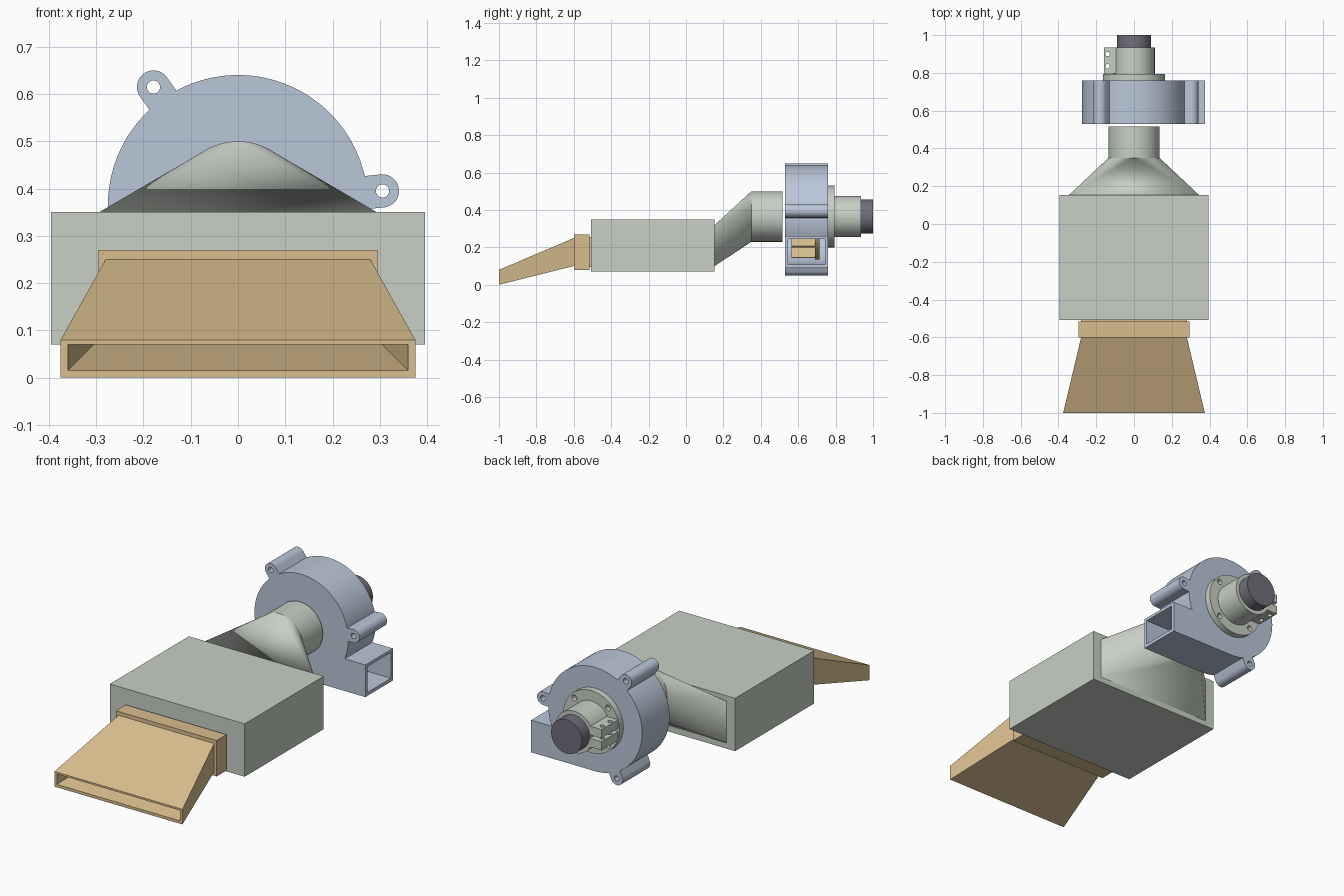
import bpy, bmesh, math
from mathutils import Vector

if "Cube" in bpy.data.objects:
    bpy.data.objects.remove(bpy.data.objects["Cube"])

CZ = 0.365  # height of the fan axis


def material(name, rgb):
    m = bpy.data.materials.new(name)
    lin = [((c / 255 + 0.055) / 1.055) ** 2.4 for c in rgb]
    m.diffuse_color = (*lin, 1)
    m.use_nodes = True
    m.node_tree.nodes["Principled BSDF"].inputs["Base Color"].default_value = m.diffuse_color
    return m


TAN = material("tan", (217, 190, 142))
GREY = material("pale_grey_green", (200, 207, 197))
BLUE = material("pale_blue", (186, 199, 217))
DARK = material("dark_grey", (112, 110, 122))


def finish(name, bm, mat):
    bmesh.ops.recalc_face_normals(bm, faces=bm.faces)
    me = bpy.data.meshes.new(name)
    bm.to_mesh(me)
    bm.free()
    me.materials.append(mat)
    ob = bpy.data.objects.new(name, me)
    bpy.context.collection.objects.link(ob)
    return ob


def loft(name, a, b, mat):
    """Closed solid between two matching loops of 3D points."""
    bm = bmesh.new()
    va = [bm.verts.new(p) for p in a]
    vb = [bm.verts.new(p) for p in b]
    n = len(va)
    bm.faces.new(va)
    bm.faces.new(vb[::-1])
    for i in range(n):
        bm.faces.new((va[i], vb[i], vb[(i + 1) % n], va[(i + 1) % n]))
    return finish(name, bm, mat)


def prism(name, pts, y0, y1, mat):
    return loft(name, [(x, y0, z) for x, z in pts], [(x, y1, z) for x, z in pts], mat)


def rect(hx, z0, z1, y):
    return [(-hx, y, z0), (hx, y, z0), (hx, y, z1), (-hx, y, z1)]


def box(name, x0, x1, y0, y1, z0, z1, mat):
    return prism(name, [(x0, z0), (x1, z0), (x1, z1), (x0, z1)], y0, y1, mat)


def arc(r, a0, a1, n, cx=0, cz=CZ):
    return [(cx + r * math.cos(math.radians(a0 + (a1 - a0) * i / n)),
             cz + r * math.sin(math.radians(a0 + (a1 - a0) * i / n))) for i in range(n + 1)]


def cyl(name, r, y0, y1, mat, cx=0, cz=CZ, n=64):
    return prism(name, arc(r, 0, 360, n, cx, cz)[:-1], y0, y1, mat)


def activate(ob):
    bpy.ops.object.select_all(action='DESELECT')
    ob.select_set(True)
    bpy.context.view_layer.objects.active = ob


def boolean(ob, others, op='DIFFERENCE'):
    activate(ob)
    for c in others:
        m = ob.modifiers.new("cut", 'BOOLEAN')
        m.object, m.operation, m.solver = c, op, 'EXACT'
        bpy.ops.object.modifier_apply(modifier=m.name)
        bpy.data.objects.remove(c)
    return ob


# Flared flat nozzle with a rectangular collar and a neck into the box
nozzle = loft("nozzle", rect(0.375, 0.0, 0.08, -1), rect(0.28, 0.1, 0.25, -0.6), TAN)
boolean(nozzle, [loft("cut", rect(0.36, 0.015, 0.07, -1.0), rect(0.265, 0.11, 0.235, -0.599), TAN),
                 box("cut", -0.36, 0.36, -1.01, -0.9995, 0.015, 0.07, TAN)])
collar = box("nozzle_collar", -0.295, 0.295, -0.6, -0.517, 0.08, 0.27, TAN)
boolean(collar, [box("cut", -0.265, 0.265, -0.61, -0.53, 0.11, 0.235, TAN)])
box("nozzle_neck", -0.28, 0.28, -0.52, -0.5, 0.095, 0.255, TAN)

# Main filter box
box("filter_box", -0.395, 0.395, -0.508, 0.153, 0.07, 0.35, GREY)

# Transition from rectangle to round, as the hull of both outlines
bm = bmesh.new()
for p in rect(0.345, 0.1, 0.32, 0.153) + [(x, 0.35, z) for x, z in arc(0.135, 0, 360, 64)[:-1]]:
    bm.verts.new(p)
bmesh.ops.convex_hull(bm, input=bm.verts)
bmesh.ops.dissolve_limit(bm, angle_limit=0.002, verts=bm.verts, edges=bm.edges)
funnel = finish("funnel", bm, GREY)
boolean(cyl("round_duct", 0.135, 0.35, 0.517, GREY),
        [cyl("cut", 0.12, 0.37, 0.53, GREY)])

# Blower housing with a tangential outlet towards +x
outline = [(0.375, 0.09), (0.375, 0.26)] + arc(0.275, -22.44, 270, 90)
housing = prism("blower_housing", outline, 0.53, 0.76, BLUE)
boolean(housing, [cyl("cut", 0.26, 0.546, 0.744, BLUE, n=96),
                  box("cut", 0.0, 0.4, 0.546, 0.7435, 0.108, 0.244, BLUE),
                  cyl("cut", 0.11, 0.5, 0.6, BLUE)])

# Three drilled mounting lugs around the housing
for i, deg in enumerate((5.6, 125.6, 245.6)):
    a = math.radians(deg)
    u, v = Vector((math.cos(a), math.sin(a))), Vector((-math.sin(a), math.cos(a)))
    c = Vector((0, CZ)) + 0.307 * u
    root = Vector((0, CZ)) + 0.265 * u
    pts = arc(0.035, deg - 90, deg + 90, 24, *c)
    pts += [tuple(root + 0.035 * v), tuple(root - 0.035 * v)]
    boolean(prism(f"mounting_lug_{i + 1}", pts, 0.53, 0.76, BLUE),
            [cyl("cut", 0.014, 0.5, 0.8, BLUE, *c, n=24)])

# Impeller inside the housing
cyl("impeller_disc", 0.23, 0.69, 0.713, TAN)
cyl("impeller_hub", 0.05, 0.58, 0.7, TAN, n=32)
for i in range(12):
    a = math.radians(30 * i + 15)
    u, v = Vector((math.cos(a), math.sin(a))), Vector((-math.sin(a), math.cos(a)))
    o = Vector((0, CZ))
    pts = [tuple(o + r * u + t * v) for r, t in
           ((0.045, -0.006), (0.229, -0.006), (0.229, 0.006), (0.045, 0.006))]
    prism(f"impeller_blade_{i + 1}", pts, 0.563, 0.695, TAN)

# Motor mount: bolted flange and split clamp sleeve with two ears
flange = cyl("mount_flange", 0.165, 0.76, 0.793, GREY)
boolean(flange, [cyl("cut", 0.015, 0.768, 0.83, GREY,
                     0.14 * math.cos(math.radians(d)), CZ + 0.14 * math.sin(math.radians(d)), 24)
                 for d in (45, 135, 225, 315)])
sleeve = cyl("clamp_sleeve", 0.11, 0.79, 0.935, GREY)
boolean(sleeve, [box("cut", -0.2, -0.092, 0.798, 0.95, CZ - 0.009, CZ + 0.009, GREY)])
for side, z0, z1 in (("lower", CZ - 0.055, CZ - 0.009), ("upper", CZ + 0.009, CZ + 0.055)):
    ear = box(f"clamp_ear_{side}", -0.16, -0.09, 0.798, 0.935, z0, z1, GREY)
    cuts = []
    for y in (0.835, 0.9):
        ring = [(-0.14 + x, y + s) for x, s in arc(0.012, 0, 360, 20, 0, 0)[:-1]]
        cuts.append(loft("cut", [(x, s, z0 - 0.01) for x, s in ring],
                         [(x, s, z1 + 0.01) for x, s in ring], GREY))
    boolean(ear, cuts)

# Motor body
cyl("motor", 0.09, 0.78, 1.0, DARK)

# Smooth shading on curved surfaces, crisp edges elsewhere
bpy.ops.object.select_all(action='SELECT')
bpy.context.view_layer.objects.active = housing
bpy.ops.object.shade_smooth_by_angle(angle=math.radians(25))
